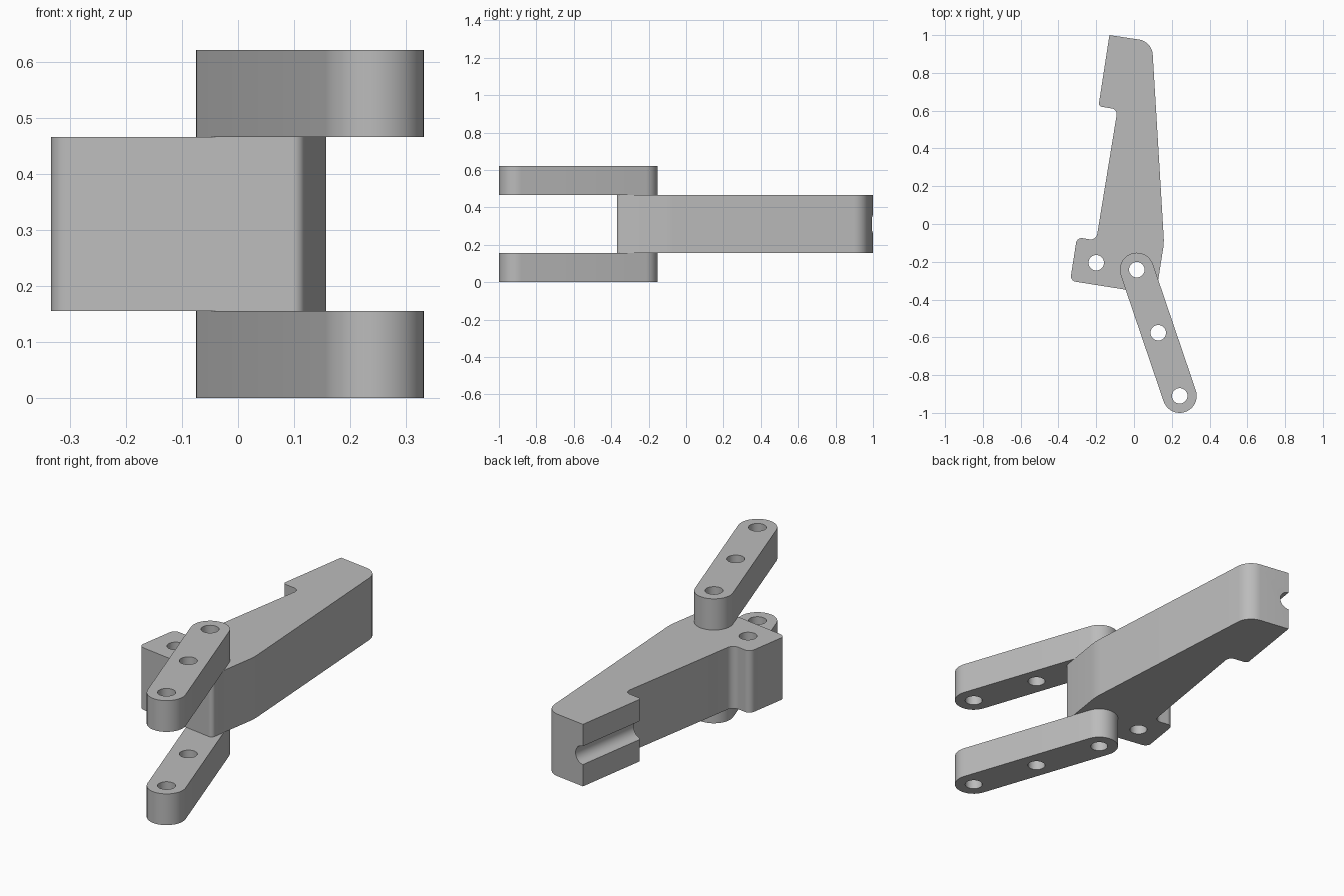
import bpy, bmesh, math
from mathutils import Vector

if "Cube" in bpy.data.objects:
    bpy.data.objects.remove(bpy.data.objects["Cube"])

grey = bpy.data.materials.new("plain grey")
grey.use_nodes = True
colour = (0.5, 0.5, 0.5, 1)
grey.diffuse_color = colour
grey.node_tree.nodes["Principled BSDF"].inputs["Base Color"].default_value = colour

LINK, TOP = 0.156, 0.622          # link thickness, overall height
PIVOT, TIP = Vector((0.015, -0.242)), Vector((0.242, -0.91))
HOLE = 0.041


def rounded(corners, steps=8):
    """Outline with each (x, y, radius) corner replaced by a tangent arc."""
    out = []
    for i, (x, y, r) in enumerate(corners):
        p = Vector((x, y))
        if r == 0:
            out.append(p)
            continue
        a = (Vector(corners[i - 1][:2]) - p).normalized()
        b = (Vector(corners[(i + 1) % len(corners)][:2]) - p).normalized()
        half = a.angle(b) / 2
        centre = p + (a + b).normalized() * r / math.sin(half)
        start = p + a * r / math.tan(half) - centre
        end = p + b * r / math.tan(half) - centre
        sweep = start.angle_signed(end)
        for k in range(steps + 1):
            t = -sweep * k / steps
            out.append(centre + Vector((start.x * math.cos(t) - start.y * math.sin(t),
                                        start.x * math.sin(t) + start.y * math.cos(t))))
    return out


def prism(name, outline, z0, z1):
    bm = bmesh.new()
    face = bm.faces.new([bm.verts.new((p.x, p.y, z0)) for p in outline])
    top = bmesh.ops.extrude_face_region(bm, geom=[face])["geom"]
    bmesh.ops.translate(bm, vec=(0, 0, z1 - z0),
                        verts=[v for v in top if isinstance(v, bmesh.types.BMVert)])
    bmesh.ops.recalc_face_normals(bm, faces=bm.faces)
    mesh = bpy.data.meshes.new(name)
    bm.to_mesh(mesh)
    bm.free()
    ob = bpy.data.objects.new(name, mesh)
    bpy.context.collection.objects.link(ob)
    mesh.materials.append(grey)
    return ob


def drill(ob, centre, axis, radius, length):
    """Cut a round bore through the part and discard the cutter."""
    bpy.ops.mesh.primitive_cylinder_add(vertices=32, radius=radius, depth=length, location=centre,
                                        rotation=axis.to_track_quat('Z', 'Y').to_euler())
    cutter = bpy.context.object
    cutter.hide_render = True
    cutter.data.materials.append(grey)
    mod = ob.modifiers.new("bore", 'BOOLEAN')
    mod.operation, mod.solver, mod.object = 'DIFFERENCE', 'EXACT', cutter
    bpy.context.view_layer.objects.active = ob
    bpy.ops.object.modifier_apply(modifier=mod.name)
    bpy.data.objects.remove(cutter)


def finish(ob):
    bpy.ops.object.select_all(action='DESELECT')
    ob.select_set(True)
    bpy.context.view_layer.objects.active = ob
    bpy.ops.object.shade_smooth_by_angle(angle=math.radians(30))


UP = Vector((0, 0, 1))

# Lever arm: tapered body with a head at the back and a lug at the front
arm = prism("lever_arm", rounded([
    (-0.13, 1.0, 0), (0.095, 0.966, 0.085), (0.159, -0.1, 0.3), (0.116, -0.373, 0.02),
    (-0.338, -0.301, 0.03), (-0.302, -0.07, 0.03), (-0.2, -0.087, 0.035),
    (-0.087, 0.607, 0.03), (-0.188, 0.623, 0.018)]), LINK, TOP - LINK)
for x, y in ((-0.2, -0.205), PIVOT):
    drill(arm, (x, y, TOP / 2), UP, HOLE, 1)

# Round groove along the side of the head
head_front, head_back = Vector((-0.187, 0.62, TOP / 2)), Vector((-0.13, 1.0, TOP / 2))
drill(arm, (head_front + head_back) / 2, head_back - head_front, 0.046, 0.6)
finish(arm)

# Pair of round-ended links below and above the arm
along = (TIP - PIVOT).normalized()
angle = math.atan2(along.y, along.x)
outline = []
for centre, first in ((TIP, angle - math.pi / 2), (PIVOT, angle + math.pi / 2)):
    outline += [centre + 0.09 * Vector((math.cos(first + math.pi * k / 20),
                                        math.sin(first + math.pi * k / 20))) for k in range(21)]
for name, z0 in (("lower_link", 0), ("upper_link", TOP - LINK)):
    link = prism(name, outline, z0, z0 + LINK)
    for t in (0, 0.5, 1):
        p = PIVOT.lerp(TIP, t)
        drill(link, (p.x, p.y, z0 + LINK / 2), UP, HOLE, 0.4)
    finish(link)
